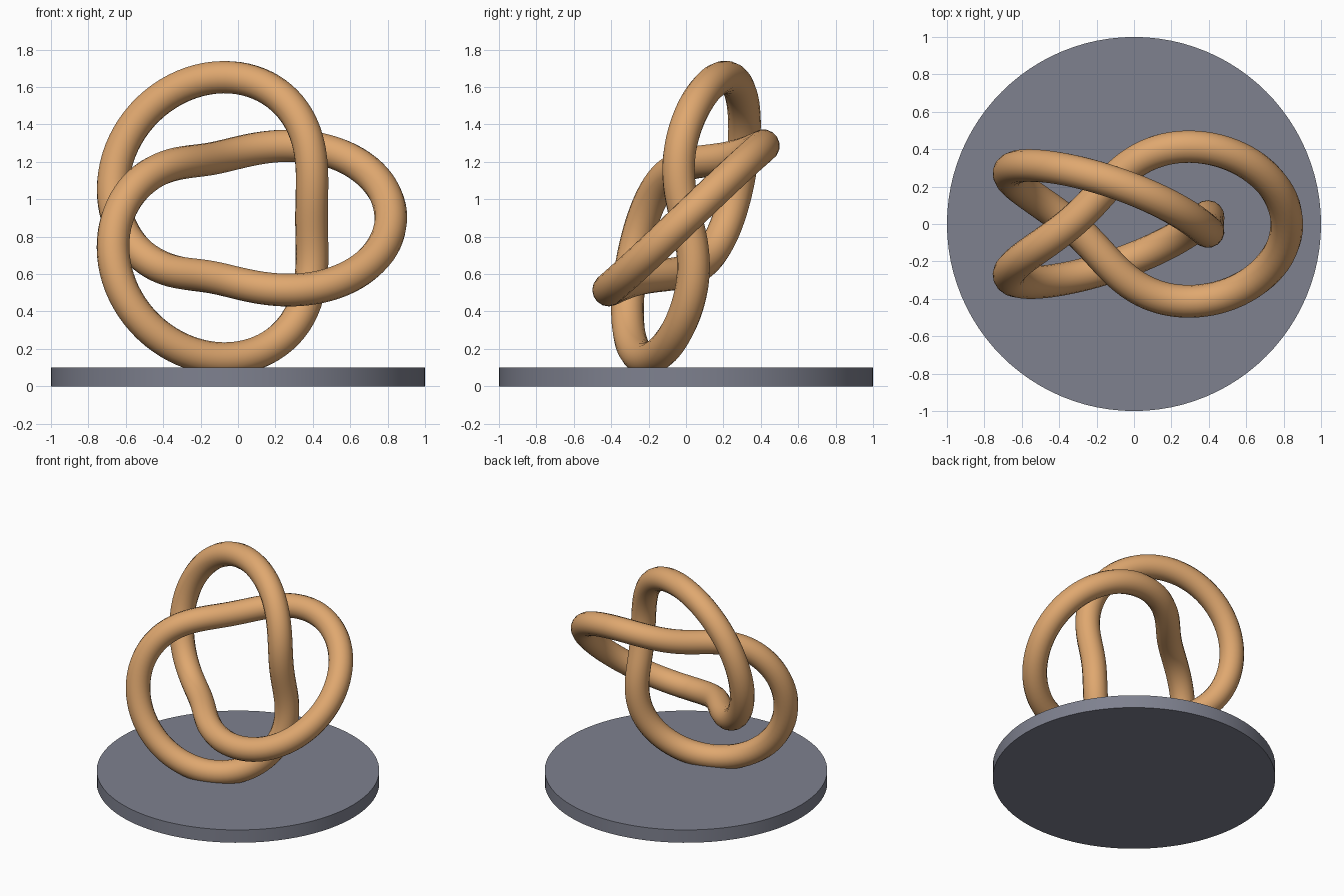
import bpy
from math import sin, cos, pi, radians

if "Cube" in bpy.data.objects:
    bpy.data.objects.remove(bpy.data.objects["Cube"])

MAJOR, MINOR = 0.605, 0.212     # radii of the torus the knot winds around
TUBE = 0.0875                   # thickness of the knot strand
TILT = radians(25)              # lean of the knot about the x axis
CENTRE_Z = 0.9
STEPS = 240


def material(name, rgb):
    m = bpy.data.materials.new(name)
    m.diffuse_color = (*rgb, 1.0)
    m.use_nodes = True
    m.node_tree.nodes["Principled BSDF"].inputs["Base Color"].default_value = m.diffuse_color
    return m


tan = material("warm tan", (0.74, 0.39, 0.16))
grey = material("slate grey", (0.21, 0.22, 0.275))


def knot_point(t):
    """Trefoil wound on a torus, then leaned towards the back."""
    r = MAJOR + MINOR * cos(3 * t)
    x, p, q = r * cos(2 * t), r * sin(2 * t), MINOR * sin(3 * t)
    y = q * cos(TILT) + p * sin(TILT)
    z = p * cos(TILT) - q * sin(TILT)
    return x, y, z + CENTRE_Z


# Knot: closed path with a round bevel
path = bpy.data.curves.new("knot", 'CURVE')
path.dimensions = '3D'
path.bevel_depth = TUBE
path.bevel_resolution = 6
path.use_fill_caps = False
spline = path.splines.new('POLY')
spline.points.add(STEPS - 1)
for i, pt in enumerate(spline.points):
    pt.co = (*knot_point(2 * pi * i / STEPS), 1.0)
spline.use_cyclic_u = True
knot = bpy.data.objects.new("knot", path)
bpy.context.collection.objects.link(knot)
bpy.ops.object.select_all(action='DESELECT')
knot.select_set(True)
bpy.context.view_layer.objects.active = knot
bpy.ops.object.convert(target='MESH')
knot = bpy.context.object
knot.name = "knot"
knot.data.materials.clear()
knot.data.materials.append(tan)
bpy.ops.object.shade_smooth()

# Base: round plinth the knot sinks into
bpy.ops.mesh.primitive_cylinder_add(vertices=96, radius=1.0, depth=0.1,
                                    location=(0, 0, 0.05))
base = bpy.context.object
base.name = "base_disc"
base.data.materials.append(grey)
bpy.ops.object.shade_smooth_by_angle(angle=radians(30))
